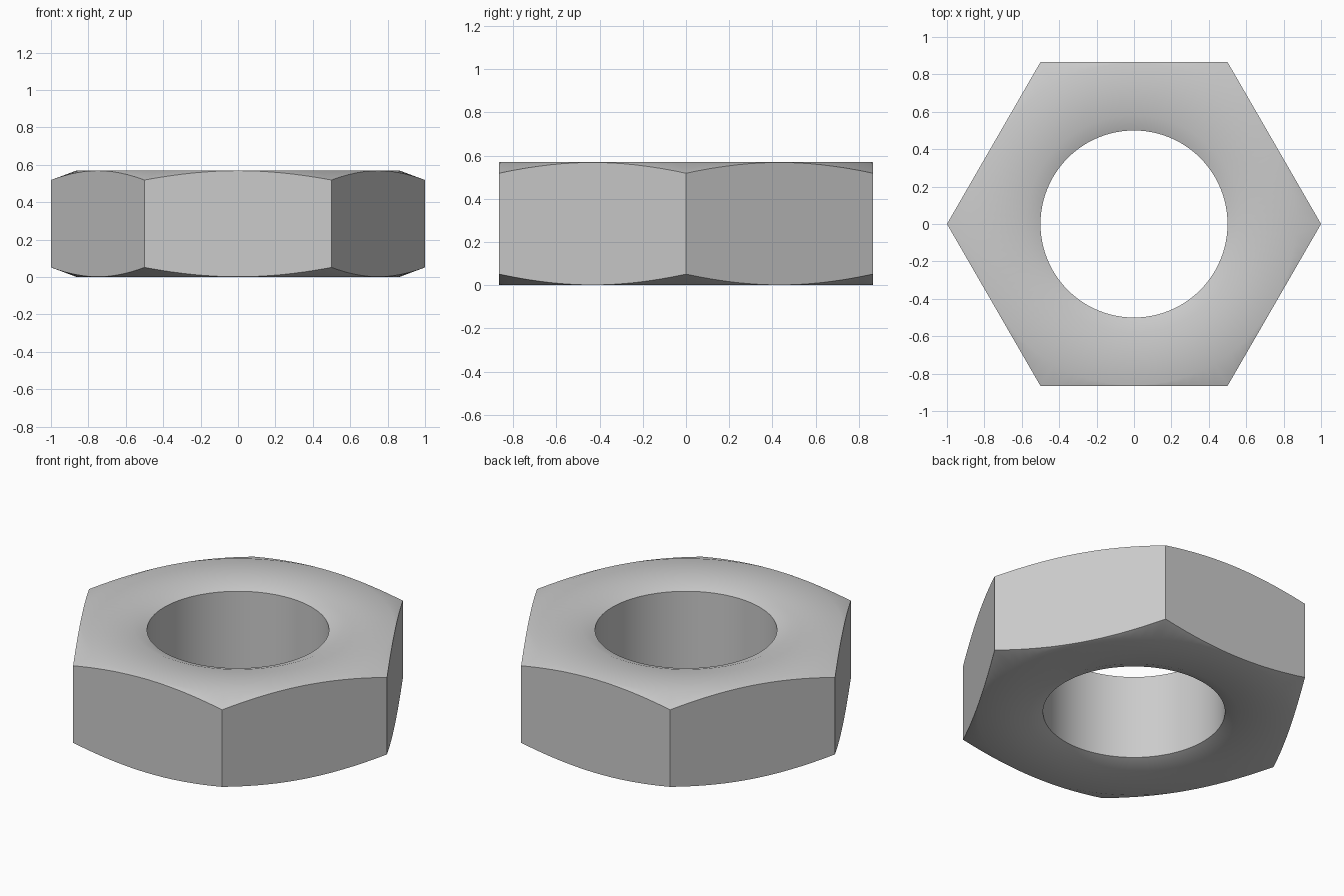
import bpy, bmesh
from math import pi, cos, sin, radians
from mathutils import Vector

cube = bpy.data.objects.get("Cube")
if cube:
    bpy.data.objects.remove(cube, do_unlink=True)

HEIGHT = 0.57
BORE = 0.5
APOTHEM = cos(pi / 6)
SEGMENTS = 96

# Steel material
steel = bpy.data.materials.new("light_grey_steel")
steel.use_nodes = True
colour = (0.6, 0.6, 0.6, 1)
steel.diffuse_color = colour
shader = next(n for n in steel.node_tree.nodes if n.type == 'BSDF_PRINCIPLED')
shader.inputs["Base Color"].default_value = colour

# Lower half profile as (radius, height): countersink, flat face, outer chamfer
half = [(BORE, 0.03), (0.58, 0), (0.862, 0), (1.05, 0.07)]
profile = half + [(r, HEIGHT - z) for r, z in reversed(half)]

# Turned ring
bm = bmesh.new()
rings = []
for i in range(SEGMENTS):
    a = 2 * pi * i / SEGMENTS
    rings.append([bm.verts.new((r * cos(a), r * sin(a), z)) for r, z in profile])
for i in range(SEGMENTS):
    here, there = rings[i], rings[(i + 1) % SEGMENTS]
    for j in range(len(profile)):
        k = (j + 1) % len(profile)
        bm.faces.new((here[j], there[j], there[k], here[k]))

# Six flats sliced off the ring, each closed with one face
for i in range(6):
    a = pi / 6 + i * pi / 3
    normal = Vector((cos(a), sin(a), 0))
    bmesh.ops.bisect_plane(bm, geom=bm.verts[:] + bm.edges[:] + bm.faces[:],
                           dist=1e-5, plane_co=normal * APOTHEM,
                           plane_no=normal, clear_outer=True)
    rim = [e for e in bm.edges if e.is_boundary]
    bmesh.ops.contextual_create(bm, geom=rim)
bmesh.ops.recalc_face_normals(bm, faces=bm.faces[:])

mesh = bpy.data.meshes.new("hex_nut")
bm.to_mesh(mesh)
bm.free()
mesh.materials.append(steel)
mesh.shade_smooth()
mesh.set_sharp_from_angle(angle=radians(30))
nut = bpy.data.objects.new("hex_nut", mesh)
bpy.context.collection.objects.link(nut)
